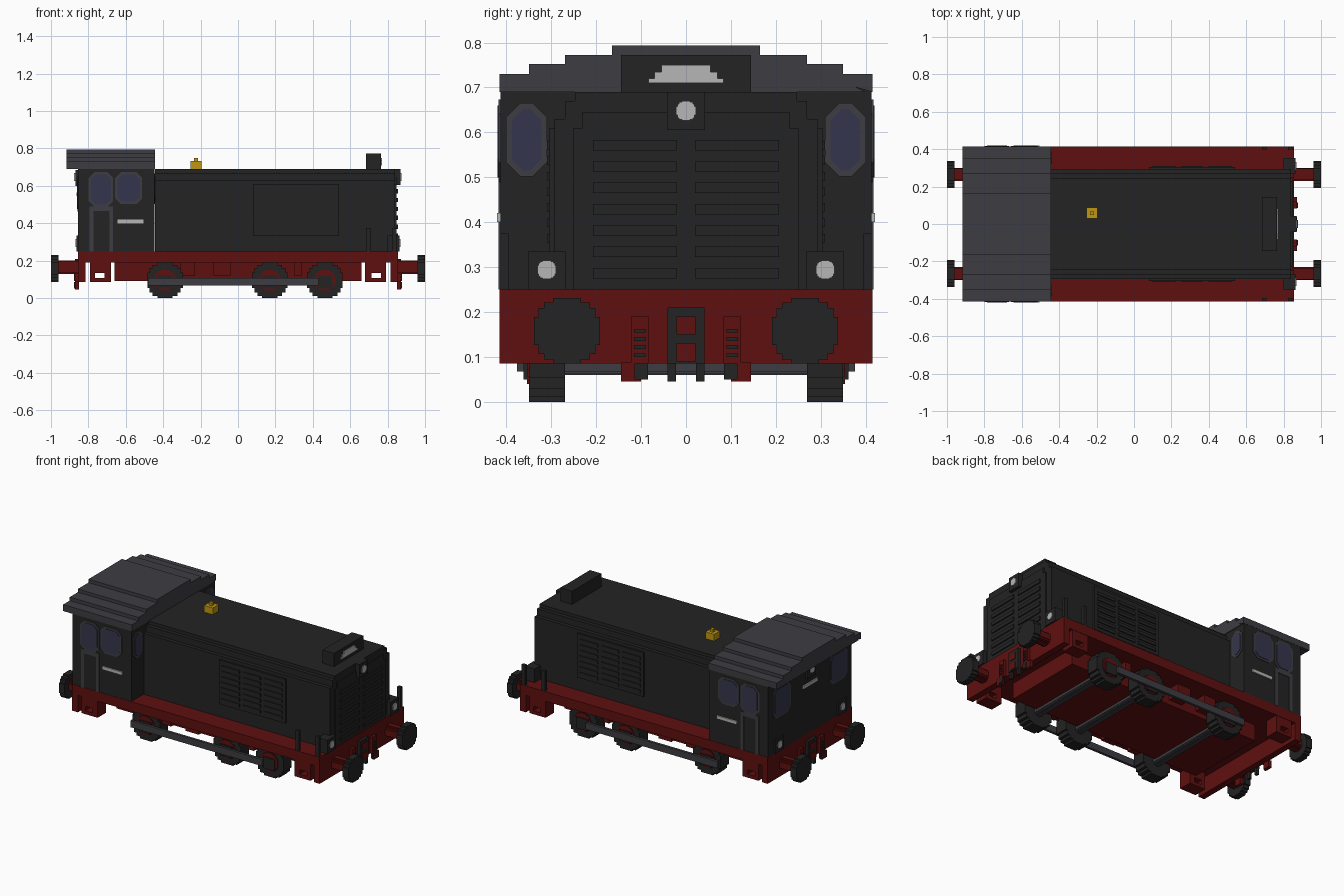
import bpy, bmesh, math

if "Cube" in bpy.data.objects:
    bpy.data.objects.remove(bpy.data.objects["Cube"])


def material(name, rgb):
    m = bpy.data.materials.new(name)
    m.use_nodes = True
    m.diffuse_color = (*rgb, 1)
    bsdf = m.node_tree.nodes["Principled BSDF"]
    bsdf.inputs["Base Color"].default_value = (*rgb, 1)
    bsdf.inputs["Roughness"].default_value = 0.8
    return m


BLACK = material("body black", (0.017, 0.017, 0.017))
RED = material("frame red", (0.115, 0.005, 0.005))
GREY = material("roof grey", (0.048, 0.046, 0.054))
GLASS = material("window glass", (0.036, 0.036, 0.075))
LIGHT = material("lamp grey", (0.47, 0.47, 0.47))
GOLD = material("horn gold", (0.52, 0.31, 0.006))


def prism(name, pts, axis, lo, hi, mat):
    """Extrude an outline along an axis; the outline uses the other two axes in order."""
    place = {"x": lambda a, b, t: (t, a, b),
             "y": lambda a, b, t: (a, t, b),
             "z": lambda a, b, t: (a, b, t)}[axis]
    bm = bmesh.new()
    low = [bm.verts.new(place(a, b, lo)) for a, b in pts]
    high = [bm.verts.new(place(a, b, hi)) for a, b in pts]
    bm.faces.new(low)
    bm.faces.new(high)
    n = len(pts)
    for i in range(n):
        j = (i + 1) % n
        bm.faces.new((low[i], low[j], high[j], high[i]))
    bmesh.ops.recalc_face_normals(bm, faces=bm.faces)
    me = bpy.data.meshes.new(name)
    bm.to_mesh(me)
    bm.free()
    me.materials.append(mat)
    ob = bpy.data.objects.new(name, me)
    bpy.context.collection.objects.link(ob)
    return ob


def box(name, x0, x1, y0, y1, z0, z1, mat):
    return prism(name, [(x0, y0), (x1, y0), (x1, y1), (x0, y1)], "z", z0, z1, mat)


def side_box(name, s, x0, x1, y0, y1, z0, z1, mat):
    """Box whose y range is given outward from the centre line on side s."""
    return box(name, x0, x1, min(s * y0, s * y1), max(s * y0, s * y1), z0, z1, mat)


def end_box(name, e, x0, x1, y0, y1, z0, z1, mat):
    """Box whose x range is given outward towards end e."""
    return box(name, min(e * x0, e * x1), max(e * x0, e * x1), y0, y1, z0, z1, mat)


def stepped_disc(ca, cb, r):
    """Outline of a round shape made of square steps."""
    q = [(1, .43), (.87, .43), (.87, .7), (.7, .7), (.7, .87), (.43, .87), (.43, 1)]
    pts = []
    for k in range(4):
        c, s = round(math.cos(k * math.pi / 2)), round(math.sin(k * math.pi / 2))
        pts += [(ca + r * (a * c - b * s), cb + r * (a * s + b * c)) for a, b in q]
    return pts


def rounded(a0, a1, b0, b1, c):
    """Rectangle with cut corners."""
    return [(a0 + c, b0), (a1 - c, b0), (a1, b0 + c), (a1, b1 - c),
            (a1 - c, b1), (a0 + c, b1), (a0, b1 - c), (a0, b0 + c)]


def symmetric(half):
    return half + [(-y, z) for y, z in reversed(half)]


def window(name, axis, face, out, a0, a1, b0, b1):
    """Grey surround with a glass pane, standing slightly proud of a wall."""
    for part, grow, depth, mat in (("frame", .013, .004, GREY), ("pane", 0, .007, GLASS)):
        pts = rounded(a0 - grow, a1 + grow, b0 - grow, b1 + grow, .025 + grow / 2)
        t = face + out * depth
        prism(f"{name}_{part}", pts, axis, min(face, t), max(face, t), mat)


# Frame: deck, inner chassis and end beams
box("deck", -.853, .853, -.415, .415, .19, .25, RED)
box("chassis", -.66, .66, -.255, .255, .09, .19, RED)
for e in (-1, 1):
    end_box("end_beam", e, .815, .855, -.415, .415, .085, .25, RED)

# Hood with stepped shoulders
hood = symmetric([(.293, .25), (.293, .63), (.27, .63), (.27, .67), (.247, .67), (.247, .69)])
prism("hood", hood, "x", -.445, .84, BLACK)
nose = symmetric([(.25, .25), (.25, .61), (.23, .61), (.23, .645), (.2, .645)])
prism("nose_panel", nose, "x", .84, .848, BLACK)

# Nose grille
for s in (-1, 1):
    for i in range(7):
        z = .275 + i * .0475
        side_box("nose_louvre", s, .845, .855, .02, .207, z, z + .023, BLACK)

# Side louvre panels
for s in (-1, 1):
    side_box("louvre_panel", s, .08, .54, .29, .304, .335, .61, BLACK)
    for x0, x1 in ((.10, .225), (.25, .37), (.395, .52)):
        for i in range(7):
            z = .355 + i * .0345
            side_box("side_louvre", s, x0, x1, .30, .31, z, z + .019, BLACK)

# Top lamp housing, stack box with half-round lamp, horn
box("nose_lamp_box", .80, .868, -.042, .042, .605, .69, BLACK)
prism("nose_lamp", stepped_disc(0, .648, .022), "x", .868, .874, LIGHT)
box("stack_box", .685, .765, -.145, .145, .685, .772, BLACK)
arch = symmetric([(.083, .71), (.083, .72), (.07, .72), (.07, .735), (.055, .735), (.055, .75)])
prism("stack_lamp", arch, "x", .765, .77, LIGHT)
box("horn", -.255, -.195, .03, .087, .69, .732, GOLD)
box("horn_tip", -.235, -.215, .049, .068, .732, .75, GOLD)

# Cab and stepped arched roof
cab = symmetric([(.413, .25), (.413, .70), (.34, .72), (.26, .745), (.15, .768)])
prism("cab", cab, "x", -.855, -.447, BLACK)
outer = [(.415, .69), (.415, .73), (.35, .73), (.35, .752), (.27, .752),
         (.27, .772), (.165, .772), (.165, .793)]
inner = [(-.15, .768), (-.26, .745), (-.34, .72), (-.40, .69)]
prism("roof", symmetric(outer) + inner + [(-y, z) for y, z in reversed(inner)],
      "x", -.917, -.443, GREY)

# Cab sides: windows, door surround and handrail
for s in (-1, 1):
    w = s * .413
    window("door_window", "y", w, s, -.785, -.68, .50, .66)
    window("side_window", "y", w, s, -.645, -.525, .515, .66)
    for x0, x1, z0, z1 in ((-.793, -.773, .25, .49), (-.688, -.668, .25, .49),
                           (-.773, -.688, .465, .49)):
        side_box("door_surround", s, x0, x1, .41, .417, z0, z1, GREY)
    side_box("side_handrail", s, -.645, -.505, .41, .421, .40, .42, LIGHT)

# Cab end windows
for s in (-1, 1):
    window("front_window", "x", -.447, 1, s * .355 - .033, s * .355 + .033, .515, .652)
    window("rear_window", "x", -.855, -1, s * .28 - .075, s * .28 + .075, .475, .64)
box("rear_handrail", -.863, -.853, -.07, .07, .545, .565, LIGHT)
box("rear_top_lamp_box", -.87, -.85, -.042, .042, .60, .685, BLACK)
prism("rear_top_lamp", stepped_disc(0, .648, .022), "x", -.876, -.87, LIGHT)

for e in (-1, 1):
    # Coupling plate with red recess squares and hanging links
    end_box("coupling", e, .85, .872, -.041, .041, .085, .21, BLACK)
    for z in (.11, .17):
        end_box("coupling_square", e, .872, .876, -.021, .021, z - .02, z + .02, RED)
    for s in (-1, 1):
        y = s * .31
        # Low marker lamps
        end_box("marker_box", e, .80, .864, y - .042, y + .042, .25, .335, BLACK)
        prism("marker_lamp", stepped_disc(y, .294, .021), "x",
              *sorted((e * .864, e * .87)), LIGHT)
        # Buffers
        prism("buffer_stem", stepped_disc(s * .265, .165, .035), "x",
              *sorted((e * .85, e * .965)), RED)
        prism("buffer_head", stepped_disc(s * .265, .158, .073), "x",
              *sorted((e * .96, e * 1.0)), BLACK)
        # Brake hoses
        side_box("coupling_link", s, *sorted((e * .85, e * .868)), .022, .041, .045, .09, BLACK)
        side_box("hose", s, *sorted((e * .85, e * .872)), .083, .123, .085, .19, RED)
        side_box("hose_end", s, *sorted((e * .85, e * .872)), .10, .145, .045, .088, RED)
        side_box("hose_tip", s, *sorted((e * .87, e * .876)), .085, .115, .05, .085, BLACK)
        for i in range(4):
            side_box("hose_rib", s, *sorted((e * .872, e * .877)), .09, .116,
                     .10 + i * .018, .108 + i * .018, BLACK)
        # Corner steps with an open foothold
        for x0, x1, z0, z1 in ((.68, .715, .086, .19), (.765, .79, .086, .19),
                               (.715, .765, .086, .107), (.715, .765, .135, .19)):
            side_box("corner_step", s, *sorted((e * x0, e * x1)), .33, .413, z0, z1, RED)

# Wheels, hubs, axles and coupling rods
for x in (-.39, .17, .465):
    for s in (-1, 1):
        prism("wheel", stepped_disc(x, .095, .095), "y", *sorted((s * .27, s * .35)), BLACK)
        prism("wheel_centre", stepped_disc(x, .095, .055), "y",
              *sorted((s * .35, s * .354)), RED)
        side_box("crank", s, x - .04, x + .04, .352, .362, .05, .12, BLACK)
    prism("axle", stepped_disc(x, .085, .025), "y", -.275, .275, GREY)
for s in (-1, 1):
    side_box("coupling_rod", s, -.48, .43, .36, .376, .067, .108, GREY)
    # Brackets under the deck and front posts
    for x0, x1 in ((-.31, -.23), (-.13, -.04), (.30, .34)):
        side_box("bracket", s, x0, x1, .25, .33, .12, .195, RED)
    for x in (.697, .835):
        side_box("corner_post", s, x - .012, x + .012, .395, .413, .25, .375, BLACK)
